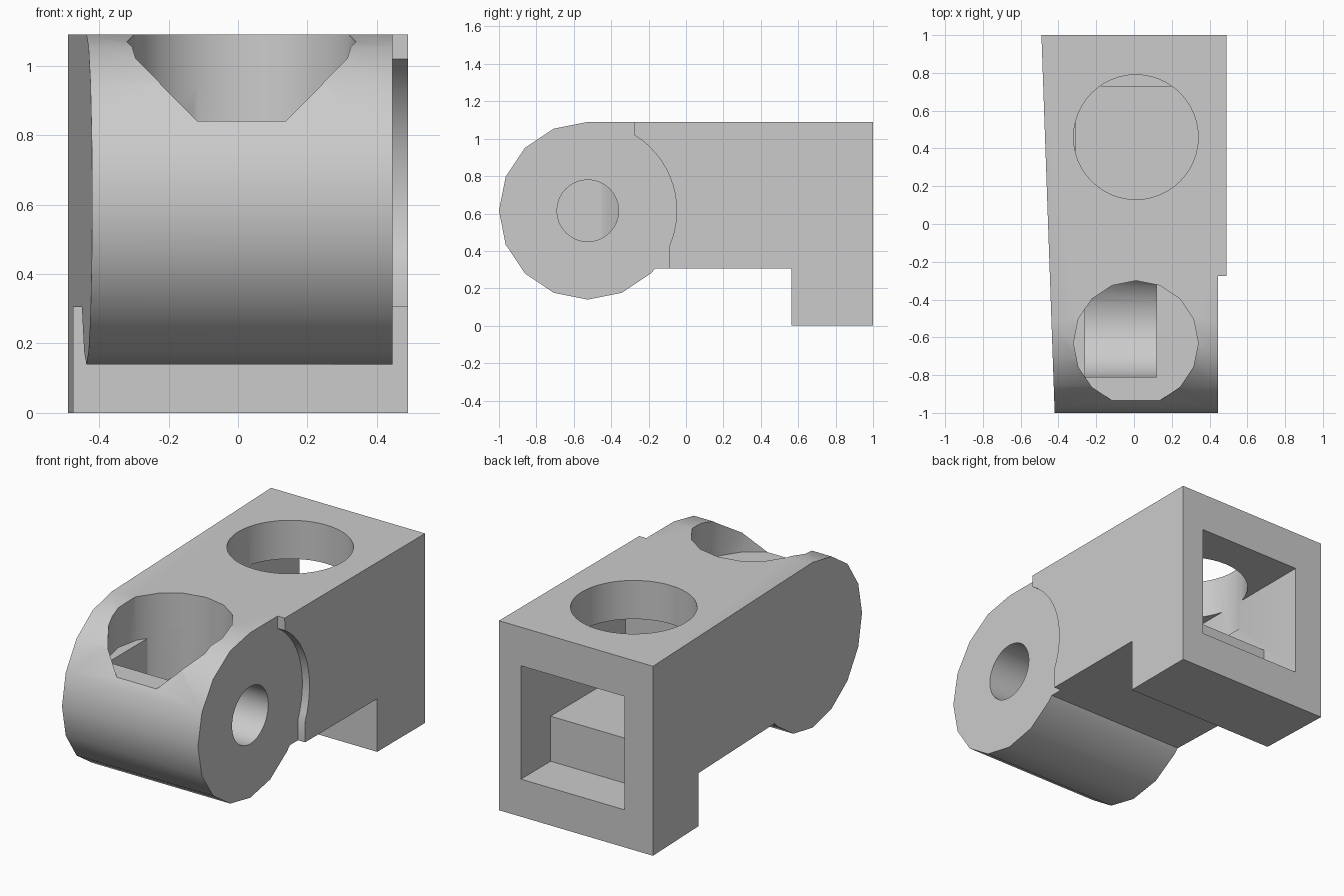
import bpy, bmesh
from math import sin, cos, pi, radians, sqrt

if "Cube" in bpy.data.objects:
    bpy.data.objects.remove(bpy.data.objects["Cube"], do_unlink=True)

grey = bpy.data.materials.new("grey")
grey.use_nodes = True
GREY = (0.6, 0.6, 0.6, 1)
grey.diffuse_color = GREY
grey.node_tree.nodes["Principled BSDF"].inputs["Base Color"].default_value = GREY

AY, AZ, R = -0.525, 0.615, 0.475      # barrel axis and radius


def finish(name, bm):
    bmesh.ops.recalc_face_normals(bm, faces=bm.faces)
    me = bpy.data.meshes.new(name)
    bm.to_mesh(me)
    bm.free()
    me.materials.append(grey)
    ob = bpy.data.objects.new(name, me)
    bpy.context.collection.objects.link(ob)
    return ob


def extrude_x(name, profile, x0, x1, taper=None):
    """Prism of a (y, z) profile between x0 and x1."""
    bm = bmesh.new()
    left = [bm.verts.new((taper(y) if taper else x0, y, z)) for y, z in profile]
    right = [bm.verts.new((x1, y, z)) for y, z in profile]
    bm.faces.new(left)
    bm.faces.new(right)
    n = len(profile)
    for i in range(n):
        j = (i + 1) % n
        bm.faces.new((left[i], left[j], right[j], right[i]))
    return finish(name, bm)


def cylinder_z(name, x, y, r, z0, z1, sides):
    bm = bmesh.new()
    ring = [(x + r * cos(2 * pi * i / sides), y + r * sin(2 * pi * i / sides)) for i in range(sides)]
    low = bm.faces.new([bm.verts.new((a, b, z0)) for a, b in ring])
    ext = bmesh.ops.extrude_face_region(bm, geom=[low])["geom"]
    bmesh.ops.translate(bm, verts=[v for v in ext if isinstance(v, bmesh.types.BMVert)], vec=(0, 0, z1 - z0))
    return finish(name, bm)


def arc(r, start, end, steps):
    return [(AY + r * cos(radians(start + (end - start) * i / steps)),
             AZ + r * sin(radians(start + (end - start) * i / steps))) for i in range(steps + 1)]


def boolean(target, cutter, operation):
    mod = target.modifiers.new(operation, 'BOOLEAN')
    mod.operation, mod.object, mod.solver = operation, cutter, 'EXACT'
    bpy.context.view_layer.objects.active = target
    bpy.ops.object.modifier_apply(modifier=mod.name)
    bpy.data.objects.remove(cutter, do_unlink=True)


# Main body: rounded barrel, long block and rear foot, tapering on the right
foot = [(-0.165, 0.305), (0.565, 0.305), (0.565, 0), (1, 0), (1, 1.09)]
outline = arc(R, 90, 315, 10) + foot
body = extrude_x("hinge_body", outline, -0.49, 0.445, lambda y: -0.49 + 0.035 * (1 - y))

# Raised left cheek, scooped around the barrel
edge_y, edge_z = -0.275, 0.42
top_angle, low_angle = 58.2, -24.2
cheek = [(edge_y, 1.09)] + arc(R, top_angle, low_angle, 14) + [(-0.09, 0.305)] + foot[1:]
boolean(body, extrude_x("cheek", cheek, 0.40, 0.49), 'UNION')

# Square socket in the back with a stepped floor
socket = [(1.1, 0.216), (1.1, 0.868), (0.05, 0.868), (0.05, 0.475), (0.73, 0.475), (0.73, 0.216)]
boolean(body, extrude_x("socket", socket, -0.31, 0.35), 'DIFFERENCE')

# Round openings in the top
boolean(body, cylinder_z("rear_opening", 0.01, 0.46, 0.33, 0.7, 1.3, 48), 'DIFFERENCE')
boolean(body, cylinder_z("front_opening", 0.01, -0.63, 0.33, 0.84, 1.3, 16), 'DIFFERENCE')

# Deep pocket under the front opening, with a rounded floor
pocket_profile = [(-0.81, 0.95)] + arc(0.285, 180, 360, 16) + [(-0.24, 0.95)]
pocket = extrude_x("pocket", pocket_profile, -0.26, 0.12)
boolean(pocket, cylinder_z("pocket_limit", 0.01, -0.63, 0.33, 0.1, 1.3, 16), 'INTERSECT')
boolean(body, pocket, 'DIFFERENCE')

# Pin hole from the left side into the pocket
boolean(body, extrude_x("pin_hole", arc(0.165, 0, 348.75, 31), 0.0, 0.6), 'DIFFERENCE')

# Smooth curves, keep corners sharp
bpy.ops.object.select_all(action='DESELECT')
body.select_set(True)
bpy.context.view_layer.objects.active = body
bpy.ops.object.shade_smooth_by_angle(angle=radians(30))
